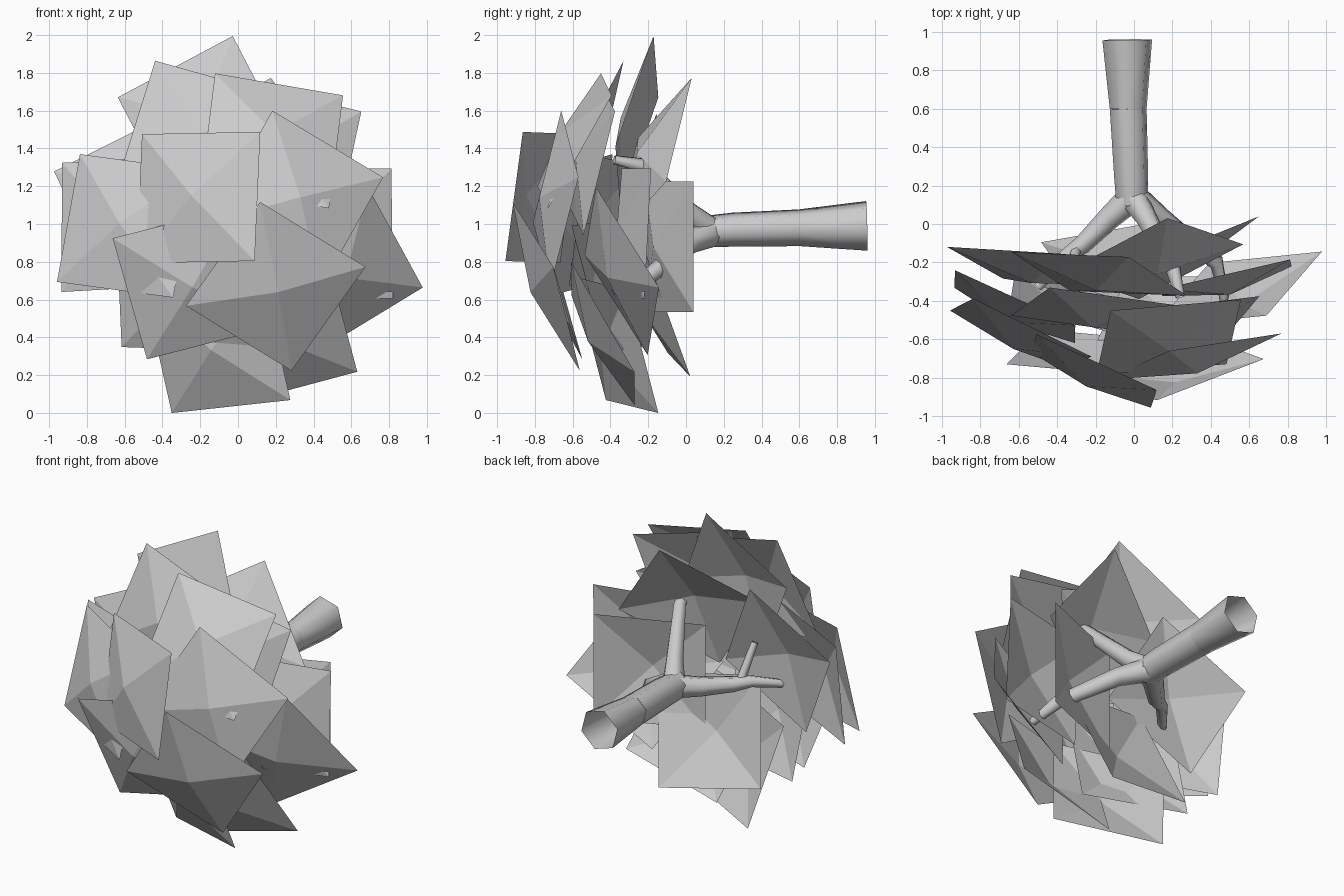
import bpy, bmesh
from math import sin, cos, radians, tau
from mathutils import Vector

if "Cube" in bpy.data.objects:
    bpy.data.objects.remove(bpy.data.objects["Cube"])

def finish(bm, name, smooth):
    me = bpy.data.meshes.new(name)
    bm.to_mesh(me)
    bm.free()
    for p in me.polygons:
        p.use_smooth = smooth
    bpy.context.collection.objects.link(bpy.data.objects.new(name, me))

def tube(name, r0, r1, *pts, sides=6):
    """Open tube through the points, tapering from r0 to r1."""
    bm = bmesh.new()
    pts = [Vector(p) for p in pts]
    last = len(pts) - 1
    rings = []
    for i, p in enumerate(pts):
        t = (pts[min(i + 1, last)] - pts[max(i - 1, 0)]).normalized()
        u = t.cross(Vector((0.3, 0, 1))).normalized()
        v = t.cross(u)
        r = r0 + (r1 - r0) * i / last
        rings.append([bm.verts.new(p + r * (u * cos(k * tau / sides) + v * sin(k * tau / sides)))
                      for k in range(sides)])
    for a, b in zip(rings, rings[1:]):
        for k in range(sides):
            n = (k + 1) % sides
            bm.faces.new((a[k], a[n], b[n], b[k]))
    bmesh.ops.recalc_face_normals(bm, faces=bm.faces)
    finish(bm, name, True)

def leaf_card(name, x, y, z, yaw, pitch, spin, side=0.69, lift=0.09):
    """Square card facing yaw/pitch, spun in its plane, with a raised middle."""
    h, p, s = radians(yaw), radians(pitch), radians(spin)
    n = Vector((sin(h) * cos(p), -cos(h) * cos(p), sin(p)))
    right = Vector((cos(h), sin(h), 0))
    up = n.cross(right)
    mid = Vector((x, y, z))
    e = (right * cos(s) + up * sin(s)) * side / 2
    f = (up * cos(s) - right * sin(s)) * side / 2
    bm = bmesh.new()
    vs = [bm.verts.new(mid + q) for q in (-e - f, e - f, e + f, f - e)]
    top = bm.verts.new(mid + n * lift)
    for k in range(4):
        bm.faces.new((vs[k], vs[(k + 1) % 4], top))
    finish(bm, name, False)

# trunk, lying along y, flared at its base
tube("trunk_base", 0.135, 0.1, (-0.035, 0.958, 0.99), (-0.03, 0.6, 0.98))
tube("trunk", 0.1, 0.085, (-0.03, 0.6, 0.98), (-0.015, 0.25, 0.97), (-0.01, 0.1, 0.96))

# branches
tube("left_branch", 0.075, 0.025, (-0.02, 0.13, 0.96), (-0.13, 0.03, 0.95),
     (-0.27, -0.11, 0.95), (-0.36, -0.17, 0.97), (-0.5, -0.33, 0.93))
tube("left_twig", 0.03, 0.022, (-0.3, -0.13, 0.95), (-0.33, -0.25, 1.19))
tube("upper_branch", 0.075, 0.025, (0, 0.13, 0.97), (0.07, 0.02, 1.06),
     (0.2, -0.22, 1.31), (0.24, -0.38, 1.34))
tube("right_branch", 0.075, 0.025, (0.01, 0.13, 0.95), (0.15, 0.02, 0.9),
     (0.43, -0.2, 0.72), (0.47, -0.39, 0.65))

# foliage cards: centre, yaw, pitch, spin
cards = [
    (-0.21, -0.765, 1.14, -25, 8, 1),
    (-0.59, -0.57, 0.99, -25, 9, -7),
    (0.2, -0.74, 0.67, 9, -20, -32),
    (-0.24, -0.67, 0.69, -1, -16, 15),
    (0.31, -0.69, 1.13, 13, 7, -31),
    (0.18, -0.59, 1.44, 10, 28, -11),
    (-0.21, -0.45, 1.45, -4, 14, -16),
    (-0.18, -0.26, 1.54, -10, 14, 29),
    (-0.52, -0.22, 1.13, -9, 11, 27),
    (-0.62, -0.43, 1, -25, 7, 3),
    (0.1, -0.18, 1.34, 15, 23, 30),
    (0.25, -0.5, 1.35, 10, 12, -14),
    (0.48, -0.28, 0.95, 13, 3, 0),
    (0.54, -0.34, 0.75, 20, -22, 34),
    (0.33, -0.09, 0.88, 22, 0, 0),
    (-0.07, -0.15, 0.57, 6, -21, -11),
    (-0.3, -0.42, 0.67, -17, -15, -2),
    (-0.11, -0.37, 0.36, -22, -18, 6),
    (0.22, -0.44, 0.42, 8, -28, 17),
]
for i, c in enumerate(cards):
    leaf_card(f"leaf_card_{i + 1}", *c)
